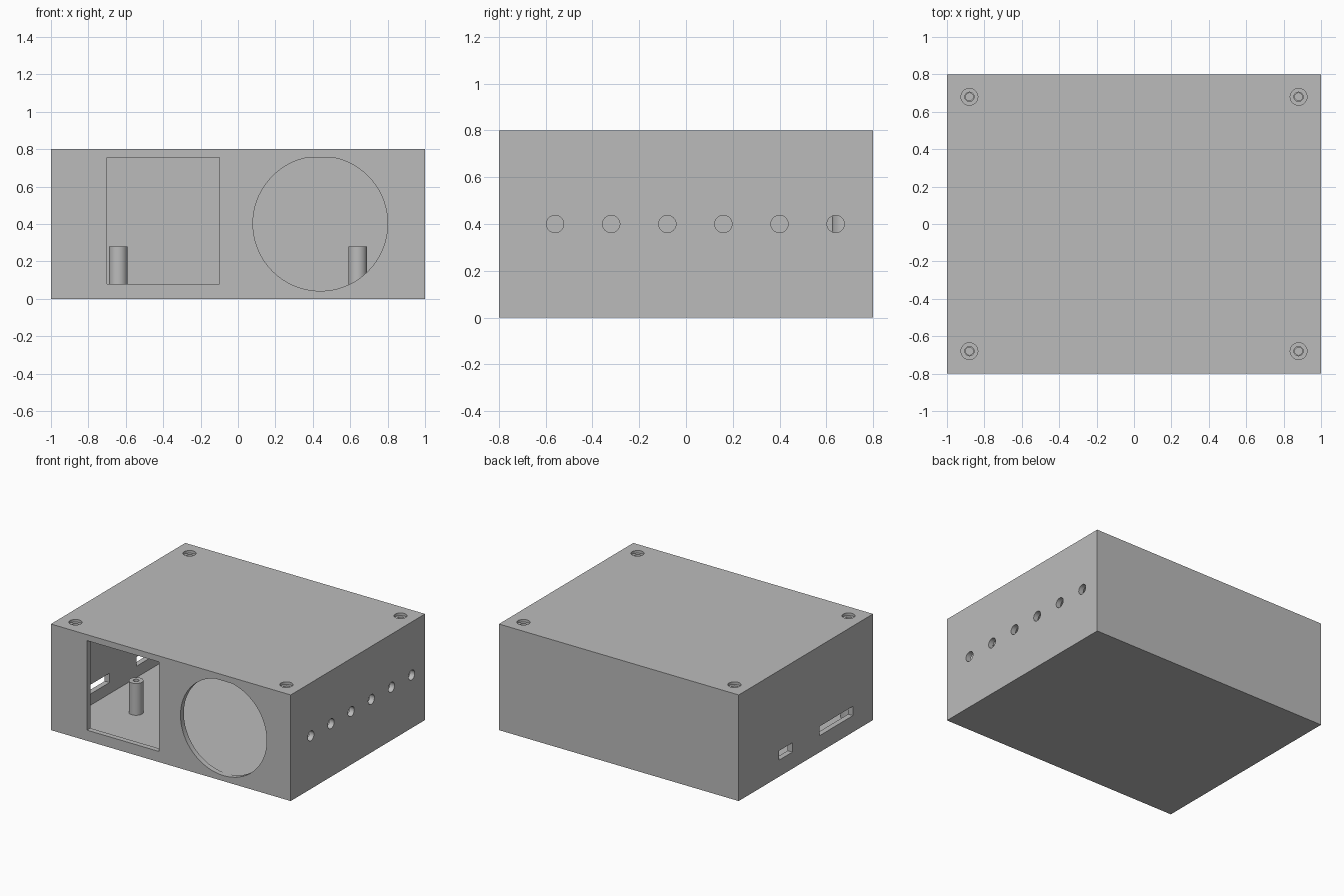
import bpy, bmesh, math
from mathutils import Matrix, Vector

cube = bpy.data.objects.get("Cube")
if cube:
    bpy.data.objects.remove(cube, do_unlink=True)

grey = bpy.data.materials.new("light grey plastic")
grey.use_nodes = True
grey.diffuse_color = (0.5, 0.5, 0.5, 1)
grey.node_tree.nodes["Principled BSDF"].inputs["Base Color"].default_value = (0.5, 0.5, 0.5, 1)

WALL = 0.04
LID_Z = 0.755
HEIGHT = 0.8
HALF_X, HALF_Y = 1.0, 0.8


def add_box(bm, low, high):
    low, high = Vector(low), Vector(high)
    matrix = Matrix.Translation((low + high) / 2) @ Matrix.Diagonal((*(high - low), 1))
    bmesh.ops.create_cube(bm, size=1, matrix=matrix)


def add_cylinder(bm, center, radius, depth, axis="Z", sides=32):
    turn = {"X": Matrix.Rotation(math.pi / 2, 4, "Y"),
            "Y": Matrix.Rotation(math.pi / 2, 4, "X"),
            "Z": Matrix.Identity(4)}[axis]
    bmesh.ops.create_cone(bm, cap_ends=True, segments=sides, radius1=radius, radius2=radius,
                          depth=depth, matrix=Matrix.Translation(center) @ turn)


def make_object(name, bm):
    bmesh.ops.recalc_face_normals(bm, faces=bm.faces)
    mesh = bpy.data.meshes.new(name)
    bm.to_mesh(mesh)
    bm.free()
    obj = bpy.data.objects.new(name, mesh)
    obj.data.materials.append(grey)
    bpy.context.collection.objects.link(obj)
    return obj


def activate(obj):
    bpy.ops.object.select_all(action="DESELECT")
    obj.select_set(True)
    bpy.context.view_layer.objects.active = obj


def smooth(obj):
    activate(obj)
    bpy.ops.object.shade_smooth_by_angle(angle=math.radians(30))


def cut(obj, bm):
    cutter = make_object("cutter", bm)
    cutter.hide_render = True
    mod = obj.modifiers.new("cut", "BOOLEAN")
    mod.operation = "DIFFERENCE"
    mod.solver = "EXACT"
    mod.object = cutter
    activate(obj)
    bpy.ops.object.modifier_apply(modifier=mod.name)
    bpy.data.objects.remove(cutter, do_unlink=True)


def make_tube(name, x, y, top, radius, bore, sides=32):
    # Solid peg on the floor with a blind screw hole, turned from a profile
    bm = bmesh.new()
    profile = [(0, WALL), (radius, WALL), (radius, top), (bore, top),
               (bore, WALL + 0.01), (0, WALL + 0.01)]
    verts = [bm.verts.new((r, 0, z)) for r, z in profile]
    edges = [bm.edges.new(pair) for pair in zip(verts, verts[1:])]
    bmesh.ops.spin(bm, geom=verts + edges, axis=(0, 0, 1), cent=(0, 0, 0),
                   angle=math.tau, steps=sides)
    bmesh.ops.remove_doubles(bm, verts=bm.verts, dist=0.0001)
    bmesh.ops.translate(bm, verts=bm.verts, vec=(x, y, 0))
    smooth(make_object(name, bm))


# Open tray with its hollow
bm = bmesh.new()
add_box(bm, (-HALF_X, -HALF_Y, 0), (HALF_X, HALF_Y, LID_Z))
body = make_object("case_body", bm)
bm = bmesh.new()
add_box(bm, (WALL - HALF_X, WALL - HALF_Y, WALL), (HALF_X - WALL, HALF_Y - WALL, 1))
cut(body, bm)

# Openings in the walls
bm = bmesh.new()
add_box(bm, (-0.7, -0.9, 0.08), (-0.1, -0.7, 0.9))
add_cylinder(bm, (0.44, -0.8, 0.402), 0.36, 0.2, "Y", 72)
for i in range(6):
    add_cylinder(bm, (HALF_X, -0.56 + 0.24 * i, 0.4), 0.037, 0.2, "X")
for y0, y1 in ((0.16, 0.32), (-0.56, -0.16)):
    add_box(bm, (-1.1, y0, 0.125), (-0.9, y1, 0.195))
cut(body, bm)
smooth(body)

# Lid with counterbored screw holes
corners = [(sx, sy) for sx in (-1, 1) for sy in (-1, 1)]
bm = bmesh.new()
add_box(bm, (-HALF_X, -HALF_Y, LID_Z), (HALF_X, HALF_Y, HEIGHT))
lid = make_object("lid", bm)
for radius, bottom, sides in ((0.045, 0.78, 32), (0.025, 0.7, 16)):
    bm = bmesh.new()
    for sx, sy in corners:
        add_cylinder(bm, (0.88 * sx, 0.68 * sy, (bottom + 0.9) / 2), radius, 0.9 - bottom, "Z", sides)
    cut(lid, bm)
smooth(lid)

# Corner screw posts and board standoffs
for sx, sy in corners:
    place = ("back" if sy > 0 else "front") + ("_left" if sx > 0 else "_right")
    make_tube(place + "_screw_post", 0.88 * sx, 0.68 * sy, LID_Z, 0.055, 0.02)
    make_tube(place + "_standoff", 0.64 * sx, 0.3 * sy, 0.28, 0.05, 0.02)
